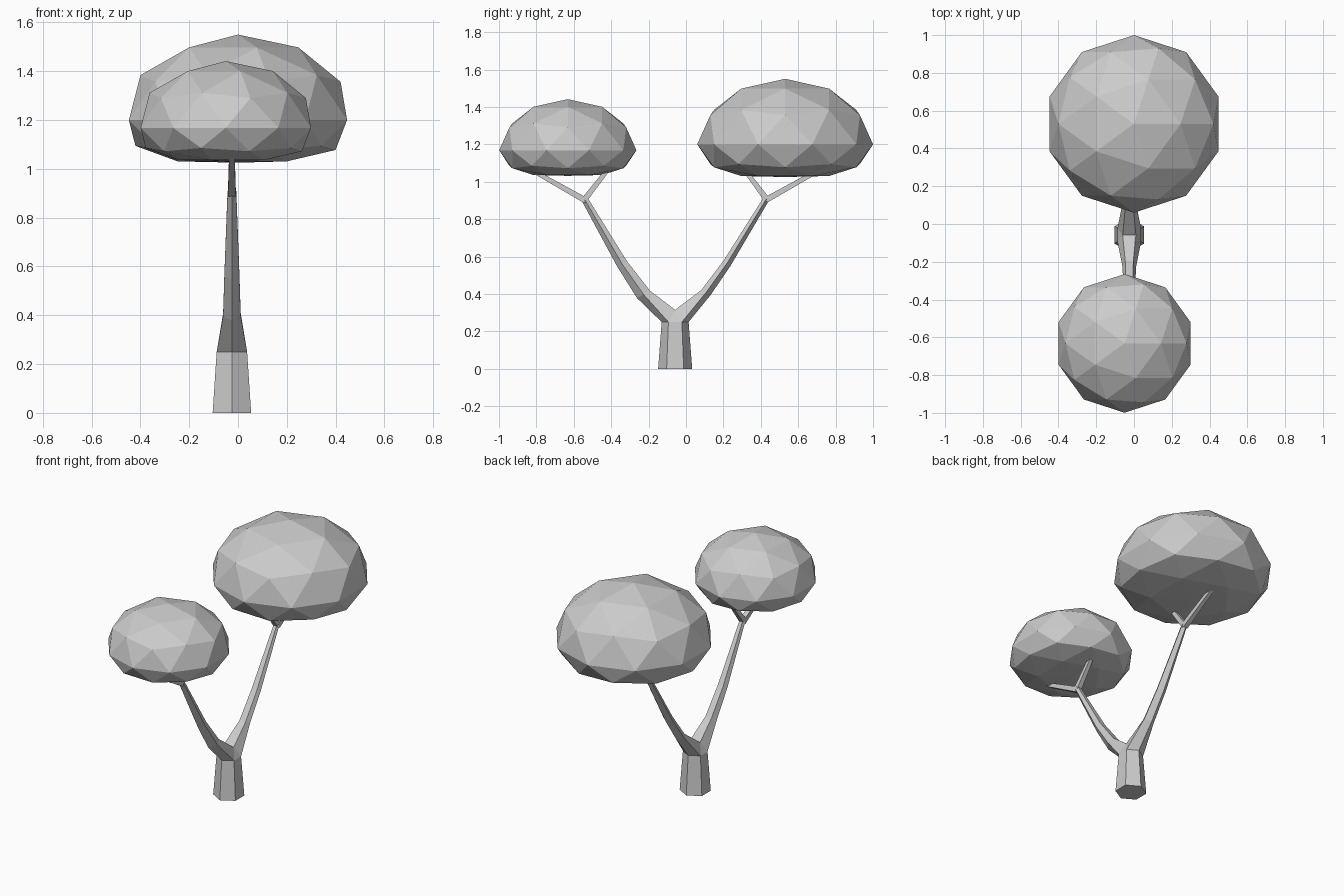
import bpy, bmesh
from math import sin, cos, pi, radians
from mathutils import Vector

if "Cube" in bpy.data.objects:
    bpy.data.objects.remove(bpy.data.objects["Cube"])

CX, CY = -0.025, -0.058   # trunk axis


def finish(bm, name):
    bmesh.ops.recalc_face_normals(bm, faces=bm.faces)
    me = bpy.data.meshes.new(name)
    bm.to_mesh(me)
    bm.free()
    ob = bpy.data.objects.new(name, me)
    bpy.context.collection.objects.link(ob)
    return ob


def bridge(bm, a, b):
    n = len(a)
    for i in range(n):
        bm.faces.new((a[i], a[(i + 1) % n], b[(i + 1) % n], b[i]))


# Trunk: tapered hexagon that splits into two five-sided limbs
bm = bmesh.new()
hexes = []
for r, z in ((0.091, 0), (0.072, 0.25)):
    hexes.append([bm.verts.new((CX + r * cos(radians(90 + 60 * i)),
                                CY + r * sin(radians(90 + 60 * i)), z)) for i in range(6)])
bm.faces.new(hexes[0])
bridge(bm, *hexes)
top = hexes[1]            # 0 back, 1-2 left side, 3 front, 4-5 right side
crotch_l = bm.verts.new((CX - 0.035, CY, 0.315))
crotch_r = bm.verts.new((CX + 0.035, CY, 0.315))
bm.faces.new((top[1], top[2], crotch_l))
bm.faces.new((top[4], top[5], crotch_r))

# Limb stations: outer y, outer z, inner y, inner z, half width
back = [(0.132, 0.395, 0.083, 0.422, 0.036),
        (0.238, 0.550, 0.202, 0.580, 0.031),
        (0.445, 0.902, 0.415, 0.916, 0.018)]
front = [(-0.262, 0.378, -0.192, 0.417, 0.036),
         (-0.367, 0.545, -0.315, 0.574, 0.031),
         (-0.555, 0.893, -0.526, 0.914, 0.018)]
for stations, ring in ((back, [top[0], top[1], crotch_l, crotch_r, top[5]]),
                       (front, [top[3], top[2], crotch_l, crotch_r, top[4]])):
    for yo, zo, yi, zi, w in stations:
        ym, zm = yo * 0.5 + yi * 0.5, zo * 0.5 + zi * 0.5
        new = [bm.verts.new(p) for p in ((CX, yo, zo), (CX - w, ym, zm),
                                         (CX - w * 0.6, yi, zi), (CX + w * 0.6, yi, zi),
                                         (CX + w, ym, zm))]
        bridge(bm, ring, new)
        ring = new
    bm.faces.new(ring)
finish(bm, "trunk_and_limbs")


# Twigs: thin square struts forking into the canopies
def twig(name, p, q, r0=0.016, r1=0.011):
    p, q = Vector((CX, *p)), Vector((CX, *q))
    side = Vector((1, 0, 0))
    up = (q - p).normalized().cross(side)
    bm = bmesh.new()
    rings = [[bm.verts.new(c + side * r * a + up * r * b)
              for a, b in ((1, 1), (-1, 1), (-1, -1), (1, -1))]
             for c, r in ((p, r0), (q, r1))]
    bridge(bm, *rings)
    for ring in rings:
        bm.faces.new(ring)
    finish(bm, name)


twig("back_outer_twig", (0.428, 0.903), (0.73, 1.072))
twig("back_inner_twig", (0.436, 0.900), (0.305, 1.075))
twig("front_outer_twig", (-0.537, 0.900), (-0.83, 1.065))
twig("front_inner_twig", (-0.548, 0.898), (-0.41, 1.075))


# Canopies: low-poly spheres, domed above and flattened below
def canopy(name, x, y, z, radius):
    bm = bmesh.new()
    bmesh.ops.create_icosphere(bm, subdivisions=2, radius=1)
    for v in bm.verts:
        t = v.co.z
        if t > 0:
            t *= 0.745
        else:
            t = -0.372 * sin(min(1, -t) * pi / 2) ** 1.15
        v.co = Vector((x + v.co.x * radius, y + v.co.y * radius, z + t * radius))
    finish(bm, name)


canopy("back_canopy", 0, 0.53, 1.20, 0.47)
canopy("front_canopy", -0.05, -0.632, 1.168, 0.367)
